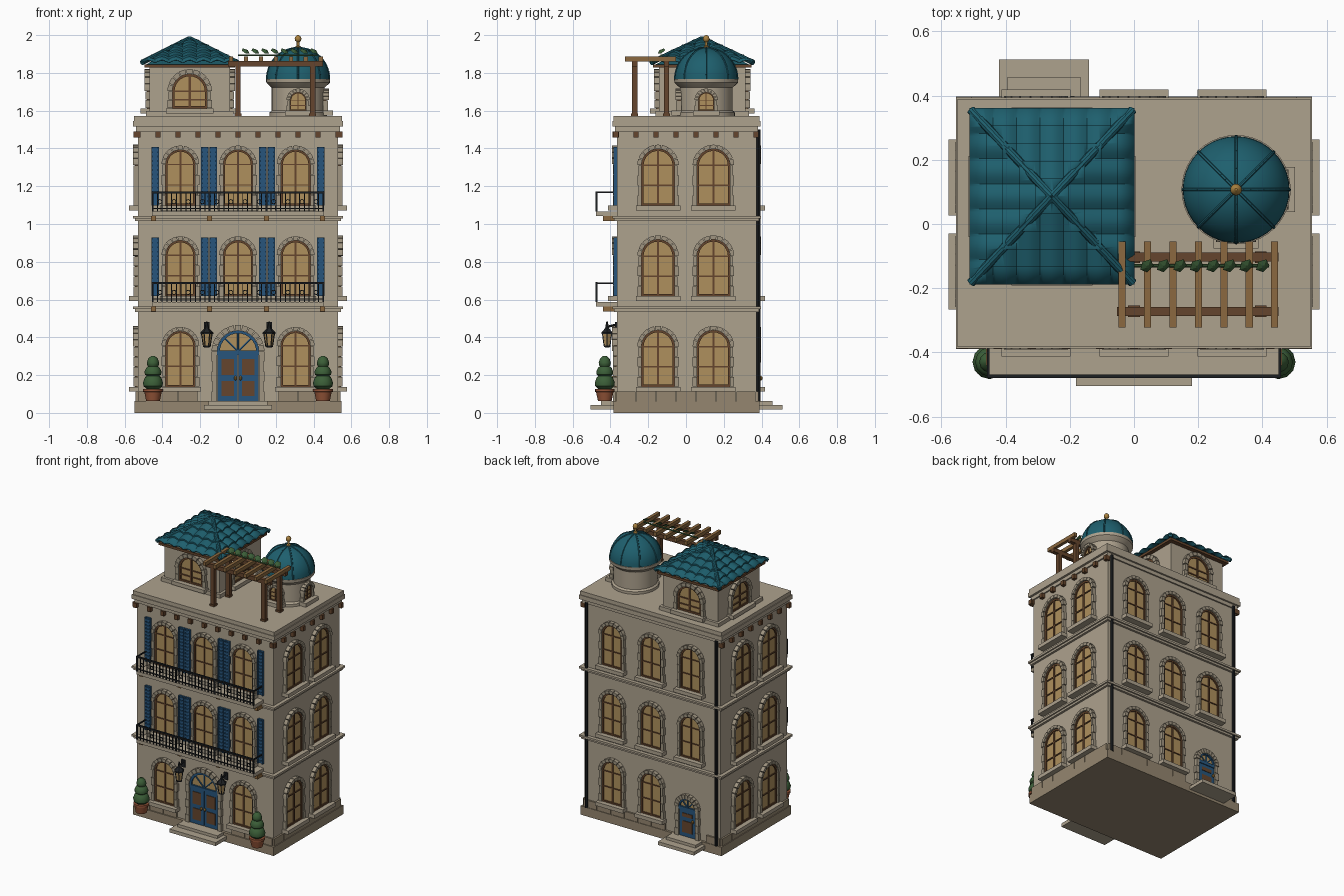
import bpy, bmesh, math
from math import sin, cos, pi, radians
from mathutils import Matrix, Vector

if "Cube" in bpy.data.objects:
    bpy.data.objects.remove(bpy.data.objects["Cube"])

COL = dict(wall=(.42, .36, .27), stone=(.35, .30, .22), base=(.30, .24, .16), glass=(.43, .28, .11),
           brown=(.13, .06, .026), blue=(.02, .09, .2), teal=(.013, .115, .155), iron=(.012, .014, .016),
           gold=(.4, .22, .05), green=(.045, .115, .04), clay=(.3, .09, .04), wood=(.26, .14, .05))
parts, mats, ID = {}, {}, Matrix()


def bm_of(name, col):
    return parts.setdefault(name, (bmesh.new(), col))[0]


def prism(name, col, pts, y0, y1, M=ID):
    """Extrude an (x, z) outline from y0 to y1."""
    bm, n = bm_of(name, col), len(pts)
    a = [bm.verts.new(M @ Vector((x, y0, z))) for x, z in pts]
    b = [bm.verts.new(M @ Vector((x, y1, z))) for x, z in pts]
    bm.faces.new(a)
    bm.faces.new(b[::-1])
    for i in range(n):
        j = (i + 1) % n
        bm.faces.new((a[j], a[i], b[i], b[j]))


def box(name, col, x0, x1, y0, y1, z0, z1, M=ID):
    prism(name, col, [(x0, z0), (x1, z0), (x1, z1), (x0, z1)], y0, y1, M)


def lathe(name, col, prof, c, n=24, M=ID):
    """Revolve (radius, z) points round a vertical axis, capped at both ends."""
    bm = bm_of(name, col)
    rings = [[bm.verts.new(M @ Vector((c[0] + r * cos(2 * pi * i / n), c[1] + r * sin(2 * pi * i / n), z)))
              for i in range(n)] for r, z in prof]
    for p, q in zip(rings, rings[1:]):
        for i in range(n):
            j = (i + 1) % n
            bm.faces.new((p[i], p[j], q[j], q[i]))
    bm.faces.new(rings[0][::-1])
    bm.faces.new(rings[-1])


def rod(name, col, p, q, r, n=8, M=ID):
    p, q = Vector(p), Vector(q)
    R = Matrix.Translation(p) @ (q - p).to_track_quat('Z', 'Y').to_matrix().to_4x4()
    lathe(name, col, [(r, 0), (r, (q - p).length)], (0, 0), n, M @ R)


def arc(cx, z, r, a0, a1, n):
    return [(cx + r * cos(a0 + (a1 - a0) * i / n), z + r * sin(a0 + (a1 - a0) * i / n)) for i in range(n + 1)]


def band(name, col, cx, z, r0, r1, a0, a1, n, y0, y1, M):
    prism(name, col, arc(cx, z, r1, a0, a1, n) + arc(cx, z, r0, a1, a0, n), y0, y1, M)


def surround(M, cx, h, o, z0, zs, stones=9):
    """Voussoir arch over block jambs."""
    for i in range(stones):
        a = pi * i / stones
        band('arch_stones', 'stone', cx, zs, h, o, a + .02, a + pi / stones - .02, 2, -.026, .005, M)
    k = max(2, round((zs - z0) / .05))
    for i in range(k):
        a, b = z0 + (zs - z0) * i / k, z0 + (zs - z0) * (i + 1) / k
        for s in (-1, 1):
            x0, x1 = sorted((cx + s * h, cx + s * (o - (i % 2) * .006)))
            box('jamb_stones', 'stone', x0, x1, -.022, .005, a + .001, b - .001, M)


def window(M, cx, h, o, z0, zs, sill=True):
    """Arched window: glass, frame, glazing bars, stone surround and sill."""
    prism('window_glass', 'glass', [(cx - h, z0), (cx + h, z0)] + arc(cx, zs, h, 0, pi, 14)[0 if zs > z0 else 1:],
          -.006, .005, M)
    f = h * .13
    band('window_frame', 'brown', cx, zs, h - f, h, 0, pi, 14, -.014, 0, M)
    for s in (-1, 1):
        x0, x1 = sorted((cx + s * h, cx + s * (h - f)))
        box('window_frame', 'brown', x0, x1, -.014, 0, z0, zs, M)
    box('window_frame', 'brown', cx - h, cx + h, -.014, 0, z0, z0 + f, M)
    box('window_bars', 'brown', cx - f / 2, cx + f / 2, -.013, 0, z0, zs + h - f / 2, M)
    for z in ((z0 + zs) / 2, zs):
        box('window_bars', 'brown', cx - h, cx + h, -.012, 0, z - f * .35, z + f * .35, M)
    surround(M, cx, h, o, z0, zs)
    if sill:
        box('window_sills', 'wall', cx - o - .008, cx + o + .008, -.047, .005, z0 - .026, z0, M)


def face(x, y, deg):
    return Matrix.Translation((x, y, 0)) @ Matrix.Rotation(radians(deg), 4, 'Z')


FRONT, RIGHT, BACK, LEFT = face(0, -.365, 0), face(.53, 0, 90), face(0, .372, 180), face(-.53, 0, -90)

# main block, plinth, floor bands, cornice
box('main_walls', 'wall', -.53, .53, -.365, .372, .03, 1.53)
box('plinth', 'base', -.547, .547, -.385, .388, 0, .062)
for z in (.535, 1.015):
    box('floor_bands', 'wall', -.545, .545, -.38, .387, z, z + .014)
    box('floor_bands', 'wall', -.555, .555, -.39, .397, z + .014, z + .028)
box('cornice', 'wall', -.54, .54, -.376, .382, 1.49, 1.515)
box('cornice', 'wall', -.555, .555, -.388, .394, 1.515, 1.545)
box('roof_deck', 'wall', -.55, .55, -.383, .389, 1.545, 1.572)

# foundation blocks and cornice brackets
for M, half, gaps, brackets in ((FRONT, .53, (-.14, .14), 11), (RIGHT, .37, (), 8), (BACK, .53, (.19, .37), 0), (LEFT, .37, (), 8)):
    n = round(half * 2 / .106)
    for i in range(n):
        a, b = -half + 2 * half * i / n, -half + 2 * half * (i + 1) / n
        if not gaps or b < gaps[0] or a > gaps[1]:
            box('foundation_blocks', 'base', a + .002, b - .002, -.012, .005, .062, .112, M)
    for i in range(brackets):
        x = -half + 2 * half * i / (brackets - 1)
        box('cornice_brackets', 'brown', x - .013, x + .013, -.024, .01, 1.458, 1.49, M)

# windows on every storey
for k, z0 in enumerate((.138, .618, 1.098)):
    zs = z0 + .217
    for x in (-.305, 0, .305):
        if k or x:
            window(FRONT, x, .078, .1, z0, zs)
        if k or x < .3:
            window(BACK, x, .078, .1, z0, zs)
    for x in (-.148, .145):
        window(RIGHT, x, .088, .11, z0, zs - .005)
        window(LEFT, -x, .088, .11, z0, zs - .005)


def door(M, cx, h, o, zs, leaves):
    prism('door_fanlight', 'glass', arc(cx, zs, h, 0, pi, 16), -.006, .005, M)
    band('door_frame', 'blue', cx, zs, h * .87, h, 0, pi, 16, -.018, 0, M)
    for i in range(1, 4):
        a = pi * i / 4
        rod('fanlight_bars', 'blue', (cx, -.008, zs), (cx + h * .9 * cos(a), -.008, zs + h * .9 * sin(a)), .005, 6, M)
    box('door_transom', 'blue', cx - h, cx + h, -.018, 0, zs - .018, zs + .004, M)
    w = 2 * h / leaves
    for i in range(leaves):
        a = cx - h + w * i
        box('door_leaf', 'blue', a + .002, a + w - .002, -.012, 0, .06, zs - .018, M)
        box('door_panels', 'brown', a + w * .2, a + w * .8, -.016, 0, .09, .17, M)
        box('door_panels', 'glass', a + w * .2, a + w * .8, -.016, 0, .2, zs - .04, M)
        x = a + w * (.88 if i == 0 else .12)
        lathe('door_knob', 'gold', [(.003, .172), (.009, .178), (.009, .188), (.003, .194)], (x, -.024), 8, M)
    surround(M, cx, h, o, .06, zs, 11)


# doors and steps
door(FRONT, 0, .11, .14, .325, 2)
door(BACK, .28, .064, .094, .265, 1)
for M, cx, w in ((FRONT, 0, .18), (BACK, .28, .14)):
    box('door_steps', 'wall', cx - w, cx + w, -.14, .02, .018, .042, M)
    box('door_steps', 'wall', cx - w + .025, cx + w - .025, -.085, .02, .042, .062, M)

# lanterns beside the front door
for x in (-.165, .165):
    c = (x, -.418)
    lathe('lantern_glass', 'glass', [(.017, .355), (.027, .42)], c, 6)
    lathe('lantern_cap', 'iron', [(.034, .418), (.034, .426), (.012, .448), (.004, .485)], c, 6)
    lathe('lantern_base', 'iron', [(.008, .345), (.02, .35), (.02, .357)], c, 6)
    for i in range(6):
        d = Vector((cos(pi * i / 3), sin(pi * i / 3), 0))
        p = Vector((*c, 0))
        rod('lantern_bars', 'iron', p + d * .018 + Vector((0, 0, .355)), p + d * .028 + Vector((0, 0, .42)), .003, 4)
    rod('lantern_arm', 'iron', (x, -.36, .47), (x, -.42, .455), .006)
    box('lantern_plate', 'iron', x - .014, x + .014, -.375, -.36, .43, .48)

# shutters and balconies on the upper storeys
for z in (.618, 1.098):
    for x in (-.438, -.176, -.131, .131, .176, .438):
        box('shutter_panel', 'blue', x - .018, x + .018, -.374, -.363, z, z + .31)
        for s in (-1, 1):
            box('shutter_stile', 'blue', x + s * .017 - .004, x + s * .017 + .004, -.384, -.363, z, z + .31)
        for i in range(13):
            box('shutter_slats', 'blue', x - .017, x + .017, -.381, -.37, z + .005 + i * .0235, z + .019 + i * .0235)
    b = z - .032
    box('balcony_slab', 'wall', -.455, .455, -.476, -.36, b - .024, b)
    for x in (-.448, -.15, .15, .448):
        box('balcony_corbels', 'wood', x - .013, x + .013, -.44, -.36, b - .05, b - .024)
    box('balcony_rails', 'iron', -.458, .458, -.479, -.469, z + .064, z + .074)
    box('balcony_rails', 'iron', -.455, .455, -.477, -.471, b + .014, b + .02)
    for i in range(37):
        x, r = -.452 + .904 * i / 36, .0045 if i % 12 == 0 else .0026
        box('balcony_balusters', 'iron', x - r, x + r, -.474 - r, -.474 + r, b, z + .066)
        if i % 3 == 1:
            band('balcony_rings', 'iron', x + .0125, z + .02, .009, .0135, 0, 2 * pi - .001, 12, -.477, -.471, ID)
    for s in (-.454, .454):
        box('balcony_rails', 'iron', s - .004, s + .004, -.474, -.36, z + .065, z + .073)

# drainpipes on the rear corners
for x in (-.505, .505):
    rod('drainpipe', 'iron', (x, .384, .06), (x, .384, 1.5), .011)

# potted topiary
for x in (-.45, .45):
    c = (x, -.43)
    lathe('plant_pot', 'clay', [(.036, .062), (.046, .11), (.052, .112), (.052, .127), (.04, .127)], c, 16)
    for z, r, h in ((.125, .053, .085), (.19, .045, .065), (.24, .032, .062)):
        lathe('topiary', 'green', [(r * .6, z), (r * .95, z + h * .2), (r, z + h * .42), (r * .8, z + h * .75), (r * .3, z + h)], c, 12)

# rooftop tower with windows on four sides
TX, TY, HX, HY = -.256, .086, .213, .23
box('tower_walls', 'wall', TX - HX, TX + HX, TY - HY, TY + HY, 1.57, 1.845)
box('tower_base', 'wall', TX - HX - .018, TX + HX + .018, TY - HY - .018, TY + HY + .018, 1.57, 1.598)
box('tower_eaves', 'brown', TX - .24, TX + .24, TY - .26, TY + .26, 1.828, 1.845)
for d, M in ((0, face(TX, TY - HY, 0)), (90, face(TX + HX, TY, 90)), (180, face(TX, TY + HY, 180)), (-90, face(TX - HX, TY, -90))):
    window(M, 0, .092, .118, 1.612, 1.702)

# hipped tile roof: wavy stepped courses trimmed along the hips
RX, RY, EZ, AZ, COURSES = .257, .275, 1.845, 1.975, 5
lathe('roof_core', 'teal', [(RX * 1.3, EZ - .003), (.01, AZ - .012)], (0, 0), 4,
      Matrix.Translation((TX, TY, 0)) @ Matrix.Diagonal((1, RY / RX, 1, 1)) @ Matrix.Rotation(pi / 4, 4, 'Z'))
tiles = bm_of('roof_tiles', 'teal')
for k in range(4):
    L, D = (RX, RY) if k % 2 == 0 else (RY, RX)
    tb, rows, nu = bmesh.new(), [], 7 * 8
    for c in range(COURSES):
        for v, lift in ((c / COURSES, .012), ((c + 1) / COURSES, .002)):
            rows.append([tb.verts.new((L * (2 * i / nu - 1), -D * (1 - v), EZ + (AZ - EZ) * v + lift + .013 * abs(sin(pi * i / 8))))
                         for i in range(nu + 1)])
    for p, q in zip(rows, rows[1:]):
        for i in range(nu):
            tb.faces.new((p[i], p[i + 1], q[i + 1], q[i]))
    for s in (-1, 1):
        bmesh.ops.bisect_plane(tb, geom=tb.verts[:] + tb.edges[:] + tb.faces[:], plane_co=(0, 0, 0),
                               plane_no=(s * D, L, 0), clear_outer=True)
    bmesh.ops.transform(tb, matrix=face(TX, TY, 90 * k), verts=tb.verts)
    me = bpy.data.meshes.new('tmp')
    tb.to_mesh(me)
    tiles.from_mesh(me)
    bpy.data.meshes.remove(me)
    sx, sy = (1, 1, -1, -1)[k], (1, -1, 1, -1)[k]
    rod('roof_hips', 'teal', (TX + sx * RX * .98, TY + sy * RY * .98, EZ + .01), (TX, TY, AZ + .006), .014, 10)

# domed cupola
C = (.318, .107)
lathe('cupola_drum', 'wall', [(.152, 1.57), (.152, 1.59), (.14, 1.6), (.14, 1.725)], C, 40)
lathe('cupola_cornice', 'wall', [(.14, 1.722), (.155, 1.735), (.168, 1.748), (.17, 1.768), (.15, 1.77)], C, 40)
dome = [(.164 * cos(pi / 2 * i / 12) + .002, 1.768 + .165 * sin(pi / 2 * i / 12)) for i in range(13)]
lathe('dome', 'teal', dome, C, 40)
for k in range(8):
    d = (cos(pi * k / 4), sin(pi * k / 4))
    for (r, z), (q, w) in zip(dome, dome[1:]):
        rod('dome_ribs', 'teal', (C[0] + d[0] * r, C[1] + d[1] * r, z), (C[0] + d[0] * q, C[1] + d[1] * q, w), .005, 6)
lathe('finial', 'gold', [(.016, 1.925), (.014, 1.94), (.007, 1.945), (.007, 1.963), (.015, 1.97), (.018, 1.98), (.014, 1.992), (.004, 2)], C, 16)
for d, x, y in ((0, 0, -.137), (90, .137, 0)):
    window(face(C[0] + x, C[1] + y, d), 0, .042, .062, 1.6, 1.655)

# pergola with vine leaves
for y in (-.103, -.272):
    box('pergola_beams', 'brown', -.053, .45, y - .014, y + .014, 1.835, 1.864)
    for x in (0, .395):
        box('pergola_posts', 'brown', x - .014, x + .014, y - .014, y + .014, 1.57, 1.836)
        box('pergola_feet', 'brown', x - .018, x + .018, y - .018, y + .018, 1.57, 1.585)
for i in range(7):
    x = -.037 + .0792 * i
    box('pergola_rafters', 'wood', x - .011, x + .011, -.322, -.054, 1.86, 1.886)
for i in range(8):
    M = Matrix.Translation((.04 + .0515 * i, -.13, 1.915)) @ Matrix.Rotation(.5, 4, 'Y') @ Matrix.Rotation(.5, 4, 'X')
    lathe('vine_leaves', 'green', [(.004, -.006), (.024, 0), (.006, .007)], (0, 0), 5, M)
rod('vine_stem', 'green', (.0, -.13, 1.893), (.42, -.13, 1.893), .005, 6)

# turn the collected geometry into named objects
SMOOTH = ('dome', 'cupola', 'topiary', 'plant', 'finial', 'drain', 'roof_tiles', 'roof_hips')
for name, (bm, col) in parts.items():
    bmesh.ops.recalc_face_normals(bm, faces=bm.faces)
    me = bpy.data.meshes.new(name)
    bm.to_mesh(me)
    bm.free()
    if col not in mats:
        mats[col] = bpy.data.materials.new(col)
        mats[col].diffuse_color = (*COL[col], 1)
    me.materials.append(mats[col])
    ob = bpy.data.objects.new(name, me)
    bpy.context.collection.objects.link(ob)
    if name.startswith(SMOOTH):
        me.polygons.foreach_set('use_smooth', [True] * len(me.polygons))
        me.set_sharp_from_angle(angle=radians(35))
    if name == 'roof_tiles':
        ob.modifiers.new('thickness', 'SOLIDIFY').thickness = .006

for m in bpy.data.materials:
    if m.users and not m.is_grease_pencil:
        m.use_nodes = True
        m.node_tree.nodes["Principled BSDF"].inputs["Base Color"].default_value = m.diffuse_color
